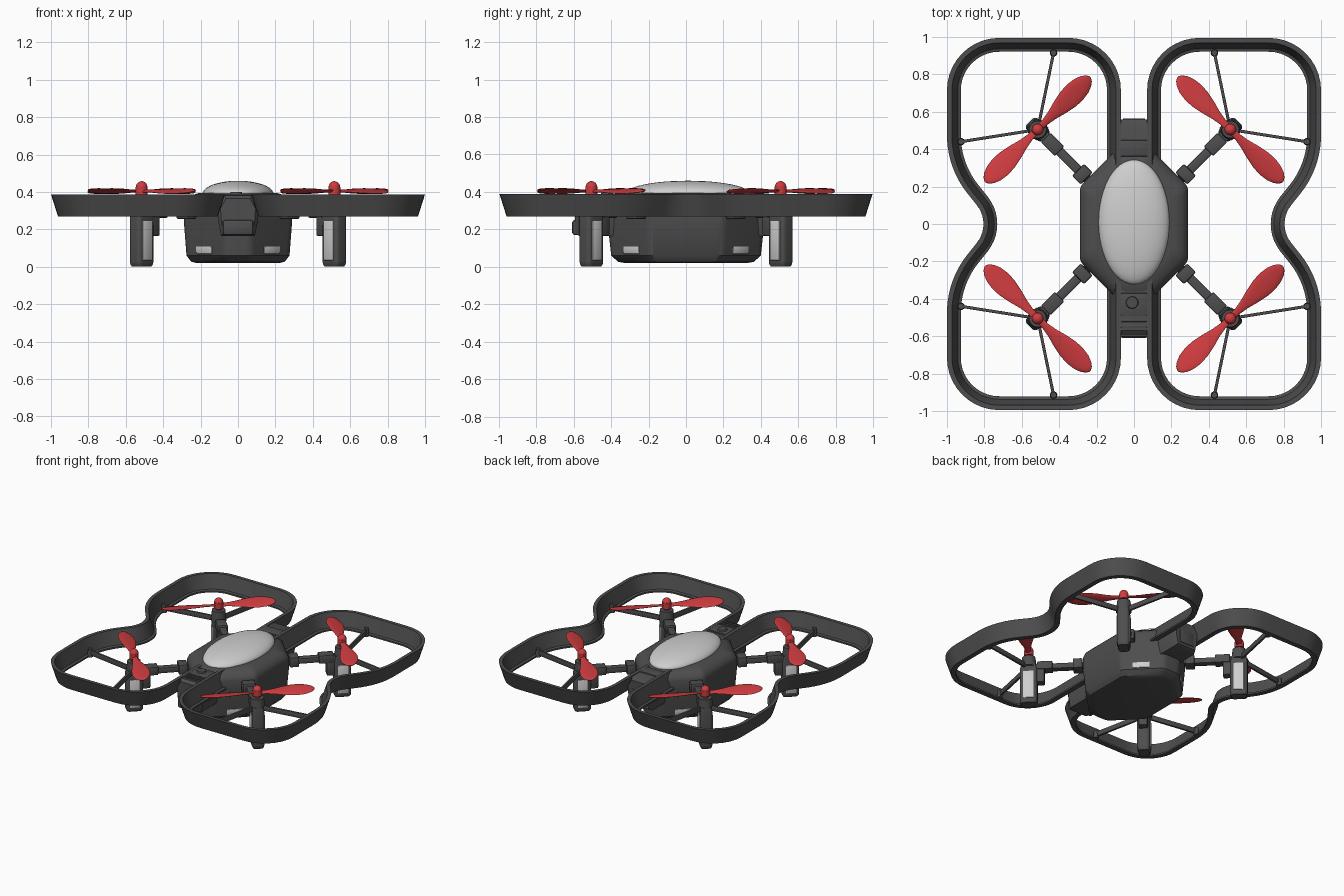
import bpy, bmesh, math
from mathutils import Matrix, Vector

old = bpy.data.objects.get("Cube")
if old:
    bpy.data.objects.remove(old, do_unlink=True)


def material(name, rgb):
    m = bpy.data.materials.new(name)
    m.use_nodes = True
    m.diffuse_color = (*rgb, 1)
    m.node_tree.nodes["Principled BSDF"].inputs["Base Color"].default_value = (*rgb, 1)
    return m


DARK = material("dark grey plastic", (0.075, 0.075, 0.078))
RED = material("red plastic", (0.62, 0.045, 0.05))
LIGHT = material("light grey plastic", (0.62, 0.62, 0.62))


def finish(name, bm, mat, matrix=Matrix(), angle=35):
    bm.transform(matrix)
    bmesh.ops.recalc_face_normals(bm, faces=bm.faces)
    me = bpy.data.meshes.new(name)
    bm.to_mesh(me)
    bm.free()
    me.materials.append(mat)
    ob = bpy.data.objects.new(name, me)
    bpy.context.collection.objects.link(ob)
    bpy.ops.object.select_all(action="DESELECT")
    ob.select_set(True)
    bpy.context.view_layer.objects.active = ob
    bpy.ops.object.shade_smooth_by_angle(angle=math.radians(angle))
    return ob


def loft(name, rings, mat, matrix=Matrix(), closed=False, angle=35):
    bm = bmesh.new()
    vs = [[bm.verts.new(p) for p in ring] for ring in rings]
    n = len(vs[0])
    pairs = list(zip(vs, vs[1:])) + ([(vs[-1], vs[0])] if closed else [])
    for a, b in pairs:
        for i in range(n):
            j = (i + 1) % n
            bm.faces.new((a[i], a[j], b[j], b[i]))
    if not closed:
        bm.faces.new(vs[0])
        bm.faces.new(vs[-1])
    return finish(name, bm, mat, matrix, angle)


def box(name, lo, hi, mat, matrix=Matrix(), bevel=0.008):
    lo, hi = Vector(lo), Vector(hi)
    bm = bmesh.new()
    bmesh.ops.create_cube(bm, size=1)
    bm.transform(Matrix.Translation((lo + hi) / 2) @ Matrix.Diagonal((*(hi - lo), 1)))
    if bevel:
        bmesh.ops.bevel(bm, geom=bm.edges[:], offset=bevel, segments=2, affect="EDGES", profile=0.5)
    return finish(name, bm, mat, matrix)


def cylinder(name, r1, r2, z0, z1, mat, matrix=Matrix()):
    bm = bmesh.new()
    bmesh.ops.create_cone(bm, cap_ends=True, segments=24, radius1=r1, radius2=r2, depth=z1 - z0)
    bm.transform(Matrix.Translation((0, 0, (z0 + z1) / 2)))
    return finish(name, bm, mat, matrix)


def fillet(corners, steps=10):
    """Round the corners of a closed polygon given as (x, y, radius)."""
    out = []
    for i, (x, y, r) in enumerate(corners):
        p = Vector((x, y))
        a = (Vector(corners[i - 1][:2]) - p).normalized()
        b = (Vector(corners[(i + 1) % len(corners)][:2]) - p).normalized()
        half = a.angle(b) / 2
        centre = p + (a + b).normalized() * (r / math.sin(half))
        start = p + a * (r / math.tan(half)) - centre
        end = p + b * (r / math.tan(half)) - centre
        turn = math.atan2(start.x * end.y - start.y * end.x, start.dot(end))
        for k in range(steps + 1):
            out.append(centre + Matrix.Rotation(turn * k / steps, 2) @ start)
    return out


# Flared guard bands, one on each side
guard = fillet([(0.07, -0.995, 0.28), (1, -0.995, 0.28), (1, -0.3, 0.5), (0.76, 0, 0.16),
                (1, 0.3, 0.5), (1, 0.995, 0.28), (0.07, 0.995, 0.28)])
band = [(0, 0.388), (0.026, 0.388), (0.058, 0.285), (0.074, 0.28), (0.074, 0.268), (0.038, 0.268)]
for side, sx in (("left", 1), ("right", -1)):
    rings = []
    for i, p in enumerate(guard):
        t = (guard[(i + 1) % len(guard)] - guard[i - 1]).normalized()
        inward = Vector((-t.y, t.x))
        rings.append([(sx * (p + inward * d).x, (p + inward * d).y, z) for d, z in band])
    loft(side + "_guard", rings, DARK, closed=True)

# Central hull
outline = fillet([(sx * x, sy * y, 0.07) for sx, sy, pts in (
    (1, 1, ((0.29, 0.2), (0.07, 0.42))), (-1, 1, ((0.07, 0.42), (0.29, 0.2))),
    (-1, -1, ((0.29, 0.2), (0.07, 0.42))), (1, -1, ((0.07, 0.42), (0.29, 0.2)))) for x, y in pts], 6)
levels = [(0.02, 0.76), (0.027, 0.86), (0.06, 0.95), (0.25, 1), (0.33, 1), (0.355, 0.97),
          (0.38, 0.88), (0.395, 0.72)]
loft("hull", [[(p.x * s, p.y * s, z) for p in outline] for z, s in levels], DARK)

# Canopy dome
bm = bmesh.new()
bmesh.ops.create_uvsphere(bm, u_segments=48, v_segments=24, radius=1)
bmesh.ops.bisect_plane(bm, geom=bm.verts[:] + bm.edges[:] + bm.faces[:],
                       plane_co=(0, 0, -0.1), plane_no=(0, 0, 1), clear_inner=True)
finish("canopy", bm, LIGHT, Matrix.Translation((0, 0.01, 0.39)) @ Matrix.Diagonal((0.19, 0.333, 0.07, 1)))


# Nose and tail blocks
def end_block(name, ys, tip):
    prof = [(0.075, 0.382), (0.11, 0.32), (0.105, 0.24), (0.09, 0.165)]
    prof = prof + [(-x, z) for x, z in reversed(prof)]
    rings = [[(x * s, y, 0.27 + (z - 0.27) * s) for x, z in prof] for y, s in zip(ys, (1, 1, tip))]
    loft(name, rings, DARK)


end_block("nose", (-0.34, -0.57, -0.592), 0.85)
end_block("tail", (0.34, 0.53, 0.56), 0.85)
box("camera_window", (-0.082, -0.606, 0.17), (0.082, -0.56, 0.25), DARK, bevel=0.012)
box("camera_lens_panel", (-0.065, -0.609, 0.18), (0.065, -0.602, 0.24), DARK, bevel=0.003)
box("nose_plate", (-0.07, -0.49, 0.375), (0.07, -0.37, 0.39), DARK, bevel=0.005)
cylinder("power_button", 0.035, 0.03, 0.385, 0.4, DARK, Matrix.Translation((-0.01, -0.42, 0)))
for y in (-0.515, -0.545):
    box("nose_rib", (-0.07, y - 0.008, 0.375), (0.07, y + 0.008, 0.39), DARK, bevel=0.003)
box("tail_step", (-0.075, 0.36, 0.37), (0.075, 0.45, 0.391), DARK)
box("tail_panel", (-0.06, 0.55, 0.2), (0.06, 0.565, 0.3), DARK, bevel=0.004)


# Four corner units: leg, arm, motor, propeller, struts and lamp
def strut(name, a, b, mat):
    d = Vector(b) - Vector(a)
    m = Matrix.Translation((*a, 0)) @ Matrix.Rotation(math.atan2(d.y, d.x), 4, "Z")
    box(name, (0, -0.008, 0.28), (d.length, 0.008, 0.318), mat, m, 0.003)
    cylinder(name + "_clip", 0.02, 0.016, 0.268, 0.325, mat, Matrix.Translation((*b, 0)))


blade = [(0, 0.018), (0.06, 0.02), (0.11, 0.029), (0.17, 0.046), (0.23, 0.058), (0.28, 0.061),
         (0.33, 0.054), (0.365, 0.04), (0.387, 0.023), (0.397, 0.006)]
for sx in (1, -1):
    for sy in (1, -1):
        tag = ("back_" if sy > 0 else "front_") + ("left_" if sx > 0 else "right_")
        hub = (sx * 0.515, sy * 0.505)
        turn = Matrix.Rotation(math.atan2(sy, sx), 4, "Z")
        m = Matrix.Translation((*hub, 0)) @ turn
        # Leg with light side plates
        foot = fillet([(x, y, 0.022) for x, y in ((-0.06, -0.042), (0.06, -0.042), (0.06, 0.042), (-0.06, 0.042))], 5)
        loft(tag + "leg", [[(p.x * s, p.y * s, z) for p in foot] for z, s in
                           ((0.003, 0.85), (0.015, 0.97), (0.03, 1), (0.27, 1), (0.31, 0.85))], DARK, m)
        for ty in (1, -1):
            box(tag + "leg_plate", (-0.036, ty * 0.0435 - 0.004, 0.035), (0.036, ty * 0.0435 + 0.004, 0.245),
                LIGHT, m, 0.003)
        # Arm and bracket
        box(tag + "bracket", (-0.11, -0.03, 0.165), (-0.04, 0.03, 0.31), DARK, m)
        box(tag + "arm_collar", (-0.165, -0.036, 0.262), (-0.06, 0.036, 0.325), DARK, m)
        box(tag + "arm", (-0.4, -0.025, 0.268), (-0.03, 0.025, 0.31), DARK, m)
        box(tag + "arm_root", (-0.37, -0.045, 0.255), (-0.305, 0.045, 0.33), DARK, m)
        # Motor and propeller
        cylinder(tag + "motor", 0.054, 0.046, 0.29, 0.37, DARK, m)
        cylinder(tag + "shaft", 0.02, 0.02, 0.36, 0.4, DARK, m)
        cylinder(tag + "propeller_hub", 0.032, 0.032, 0.385, 0.428, RED, m)
        bm = bmesh.new()
        bmesh.ops.create_uvsphere(bm, u_segments=20, v_segments=12, radius=0.031)
        finish(tag + "propeller_cap", bm, RED, m @ Matrix.Translation((0, 0, 0.427)))
        for half in (0, math.pi):
            rings = []
            for r, w in blade:
                tilt = math.radians(13)
                ring = []
                for k in range(12):
                    a = math.tau * k / 12
                    u, v = w * math.cos(a), 0.007 * min(1, w / 0.02) * math.sin(a)
                    ring.append((r, u * math.cos(tilt) - v * math.sin(tilt),
                                 0.405 + u * math.sin(tilt) + v * math.cos(tilt)))
                rings.append(ring)
            loft(tag + "propeller_blade", rings, RED,
                 m @ Matrix.Rotation(math.pi / 2 + half, 4, "Z"), angle=60)
        # Struts to the guard
        strut(tag + "long_strut", hub, (sx * 0.43, sy * 0.915), DARK)
        strut(tag + "side_strut", hub, (sx * 0.925, sy * 0.44), DARK)
        # Lamp on the hull corner
        lamp = Matrix.Translation((sx * 0.18, sy * 0.29, 0.09)) @ turn @ Matrix.Rotation(math.radians(4), 4, "Y")
        box(tag + "lamp", (-0.004, -0.058, -0.02), (0.005, 0.058, 0.02), LIGHT, lamp, 0.002)
